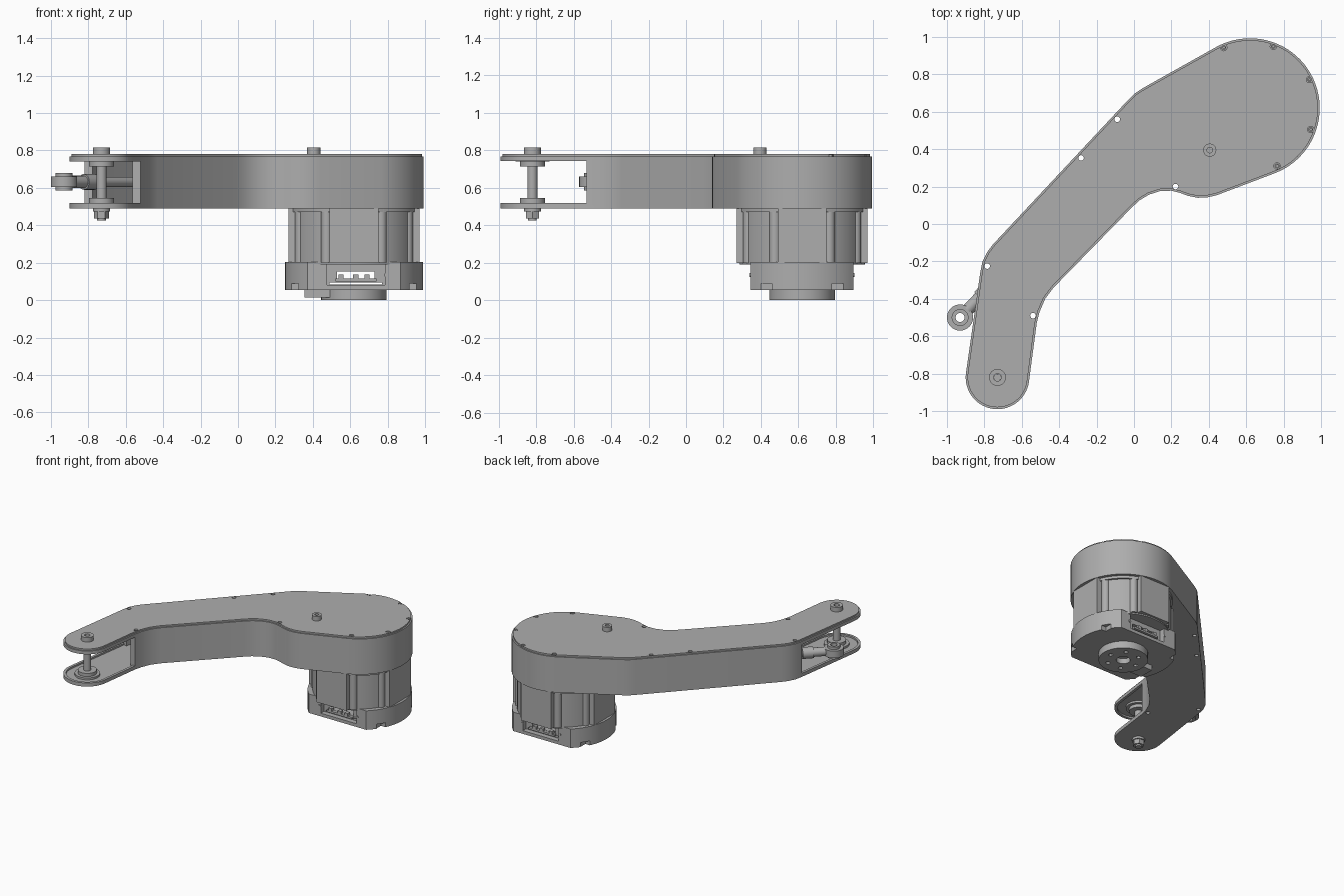
import bpy, bmesh, math
from mathutils import Vector, Matrix

if "Cube" in bpy.data.objects:
    bpy.data.objects.remove(bpy.data.objects["Cube"])

GREY = (0.42, 0.42, 0.42, 1)
mat = bpy.data.materials.new("machined grey")
mat.use_nodes = True
mat.diffuse_color = GREY
mat.node_tree.nodes["Principled BSDF"].inputs["Base Color"].default_value = GREY


def finish(bm, name):
    bmesh.ops.recalc_face_normals(bm, faces=bm.faces)
    mesh = bpy.data.meshes.new(name)
    bm.to_mesh(mesh)
    bm.free()
    mesh.materials.append(mat)
    ob = bpy.data.objects.new(name, mesh)
    bpy.context.collection.objects.link(ob)
    return ob


def prism(name, pts, z0, z1):
    bm = bmesh.new()
    face = bm.faces.new([bm.verts.new((x, y, z0)) for x, y in pts])
    ext = bmesh.ops.extrude_face_region(bm, geom=[face])["geom"]
    bmesh.ops.translate(bm, vec=(0, 0, z1 - z0),
                        verts=[g for g in ext if isinstance(g, bmesh.types.BMVert)])
    return finish(bm, name)


def strip(name, outer, inner, z0, z1, closed):
    """Upright wall between two matching paths."""
    bm = bmesh.new()
    rings = [[bm.verts.new((p[0], p[1], z)) for p, z in
              ((o, z0), (o, z1), (i, z1), (i, z0))] for o, i in zip(outer, inner)]
    n = len(rings)
    for k in range(n if closed else n - 1):
        a, b = rings[k], rings[(k + 1) % n]
        for j in range(4):
            bm.faces.new((a[j], b[j], b[(j + 1) % 4], a[(j + 1) % 4]))
    if not closed:
        bm.faces.new(rings[0])
        bm.faces.new(rings[-1])
    return finish(bm, name)


def arc(c, r, a0, a1, n):
    return [(c[0] + r * math.cos(t), c[1] + r * math.sin(t)) for t in
            (math.radians(a0 + (a1 - a0) * k / n) for k in range(n + 1))]


def disc(name, c, r, z0, z1, n=32):
    return prism(name, arc(c, r, 0, 360, n)[:-1], z0, z1)


def ring(name, c, r, hole, z0, z1, n=32):
    return strip(name, arc(c, r, 0, 360, n)[:-1], arc(c, hole, 0, 360, n)[:-1], z0, z1, True)


def box(name, x0, x1, y0, y1, z0, z1):
    return prism(name, [(x0, y0), (x1, y0), (x1, y1), (x0, y1)], z0, z1)


def rod(name, a, b, r):
    a, b = Vector(a), Vector(b)
    bm = bmesh.new()
    bmesh.ops.create_cone(bm, cap_ends=True, segments=24, radius1=r, radius2=r,
                          depth=(b - a).length)
    turn = (b - a).to_track_quat("Z", "Y").to_matrix().to_4x4()
    bm.transform(Matrix.Translation((a + b) / 2) @ turn)
    return finish(bm, name)


def cut(targets, cutters):
    for ob in targets:
        bpy.context.view_layer.objects.active = ob
        for c in cutters:
            mod = ob.modifiers.new("cut", "BOOLEAN")
            mod.operation, mod.solver, mod.object = "DIFFERENCE", "EXACT", c
            bpy.ops.object.modifier_apply(modifier=mod.name)
    for c in cutters:
        bpy.data.objects.remove(c)


def inset(pts, d):
    out = []
    for k, p in enumerate(pts):
        a, b = Vector(pts[k - 1]), Vector(pts[(k + 1) % len(pts)])
        t1, t2 = (Vector(p) - a).normalized(), (b - Vector(p)).normalized()
        t = (t1 + t2).normalized()
        s = d / max(t.dot(t1), 0.5)
        out.append((p[0] - t.y * s, p[1] + t.x * s))
    return out


# Arm outline, counter-clockwise: fork tip, inner side, head, outer side
PIVOT, MOTOR = (-0.73, -0.82), (0.62, 0.62)
tip = arc(PIVOT, 0.17, 172, 352, 28)
inner_side = [(-.52, -.53), (-.505, -.47), (-.475, -.4), (-.43, -.34), (-.01, .09),
              (.03, .127), (.08, .157), (.14, .176), (.2, .178), (.25, .165),
              (.29, .15), (.34, .14), (.39, .142), (.44, .153)]
head = arc(MOTOR, 0.373, -68.5, 117.8, 40)
outer_side = [(.08, .745), (.04, .722), (0, .695), (-.03, .665), (-.755, -.11),
              (-.785, -.15), (-.81, -.2), (-.822, -.26)]
outline = tip + inner_side + head + outer_side
deep = inset(outline, 0.045)
rim = inset(outline, 0.02)
s = len(tip)

# Housing shell
lower = prism("lower_plate", outline, 0.49, 0.505)
upper = prism("upper_plate", outline, 0.755, 0.768)
lid = prism("lid", inset(outline, 0.01), 0.768, 0.78)
wall = strip("side_wall", outline[s:], deep[s:], 0.505, 0.755, False)
rims = [strip("lower_rim", outline, rim, 0.505, 0.518, True),
        strip("upper_rim", outline, rim, 0.742, 0.755, True)]

# Through holes along the arm and sunken lid screws
holes = [(-.785, -.225), (-.54, -.49), (.222, .2), (-.09, .56), (-.283, .353)]
cut([lower, upper, lid, wall] + rims,
    [disc("hole_cutter", h, 0.015, 0.4, 0.9, 16) for h in holes])
screws = [(.48, .943), (.745, .95), (.938, .772), (.945, .505), (.765, .31)]
cut([lid], [disc("screw_cutter", p, 0.017, 0.76, 0.9, 16) for p in screws])
for p in screws:
    ring("lid_screw", p, 0.013, 0.006, 0.768, 0.777, 12)

# Fork pivot: bolt, bushings, washer and nut
ring("pivot_bolt_head", PIVOT, 0.045, 0.02, 0.78, 0.815)
disc("pivot_bolt_core", PIVOT, 0.022, 0.78, 0.797, 6)
disc("pivot_shaft", PIVOT, 0.027, 0.5, 0.77)
for z0, z1, r in ((.715, .745, .067), (.515, .545, .067), (.74, .757, .09), (.503, .52, .09)):
    disc("pivot_bushing", PIVOT, r, z0, z1)
disc("pivot_washer", PIVOT, 0.045, 0.473, 0.49)
disc("pivot_nut", PIVOT, 0.04, 0.437, 0.473, 6)
disc("pivot_bolt_end", PIVOT, 0.023, 0.425, 0.44)

# Head bolt on the lid
ring("head_bolt", (.405, .395), 0.035, 0.015, 0.78, 0.815)
disc("head_bolt_core", (.405, .395), 0.017, 0.78, 0.797, 6)

# Push rod with eye joint
EYE = Vector((-0.93, -0.5, 0.632))
along = Vector((0.7, 0.714, 0)).normalized()
ring("rod_eye", EYE, 0.07, 0.043, 0.605, 0.66)
ring("rod_eye_ball", EYE, 0.045, 0.024, 0.585, 0.68)
rod("rod_neck", EYE + along * 0.058, EYE + along * 0.19, 0.033)
rod("rod_collar", EYE + along * 0.15, EYE + along * 0.23, 0.042)
rod("push_rod", EYE + along * 0.18, EYE + along * 1.0, 0.026)

# Motor body with upright ribs
mx, my = MOTOR
disc("motor_body", MOTOR, 0.335, 0.19, 0.49, 64)
disc("motor_collar", MOTOR, 0.35, 0.47, 0.49, 64)
for k in range(4):
    for off in (-27, 27):
        a = math.radians(90 * k + off)
        p = (mx + 0.32 * math.cos(a), my + 0.32 * math.sin(a))
        disc("motor_rib", p, 0.03, 0.2, 0.49, 16)
    a = math.radians(90 * k)
    c, n = (mx + 0.325 * math.cos(a), my + 0.325 * math.sin(a)), Vector((math.cos(a), math.sin(a)))
    w = Vector((-n.y, n.x)) * 0.13
    q = [Vector(c) - w - n * 0.1, Vector(c) - w + n * 0.025,
         Vector(c) + w + n * 0.025, Vector(c) + w - n * 0.1]
    prism("motor_pad", q, 0.2, 0.49)

# Motor base: round with flat front and back, connector windows cut through
half = math.degrees(math.asin(0.275 / 0.37))
base = prism("motor_base", arc(MOTOR, .37, -half, half, 20) + arc(MOTOR, .37, 180 - half, 180 + half, 20),
             0.055, 0.203)
cutters = [box("tunnel_cutter", .53, .73, 0, 1.2, .112, .152),
           box("slot_cutter", .49, .77, 0, 1.2, .083, .095)]
for side in (-1, 1):
    f = my + side * 0.275
    cutters.append(box("window_cutter", .475, .785, f - .04, f + .04, .08, .195))
    for x in (.295, .945):
        cutters.append(box("foot_cutter", x - .03, x + .03, my + side * .19 - .03,
                           my + side * .19 + .03, .04, .09))
cut([base], cutters)
for side in (-1, 1):
    f = my + side * 0.255
    box("connector_sill", .52, .74, f - .012, f + .012, .1, .115)
    for x in (.55, .63, .69):
        box("connector_pin", x - .014, x + .014, f - .014, f + .014, .112, .136)
    for x in (.465, .79):
        rod("base_screw", (x, my + side * .27, .135), (x, my + side * .28, .135), .01)

# Output flange underneath
flange = disc("output_flange", MOTOR, 0.175, 0, 0.056, 48)
bolts = arc(MOTOR, 0.115, 0, 360, 6)[:-1]
cut([flange], [disc("bore_cutter", MOTOR, 0.05, -0.1, 0.04)] +
    [disc("bolt_cutter", p, 0.016, -0.1, 0.03, 12) for p in bolts])
box("cable_tab", .355, .5, .5, .62, .015, .056)

# Soft shading with crisp edges
bpy.ops.object.select_all(action="DESELECT")
for ob in bpy.context.scene.objects:
    if ob.type == "MESH":
        ob.select_set(True)
        bpy.context.view_layer.objects.active = ob
bpy.ops.object.shade_smooth_by_angle(angle=math.radians(30))
